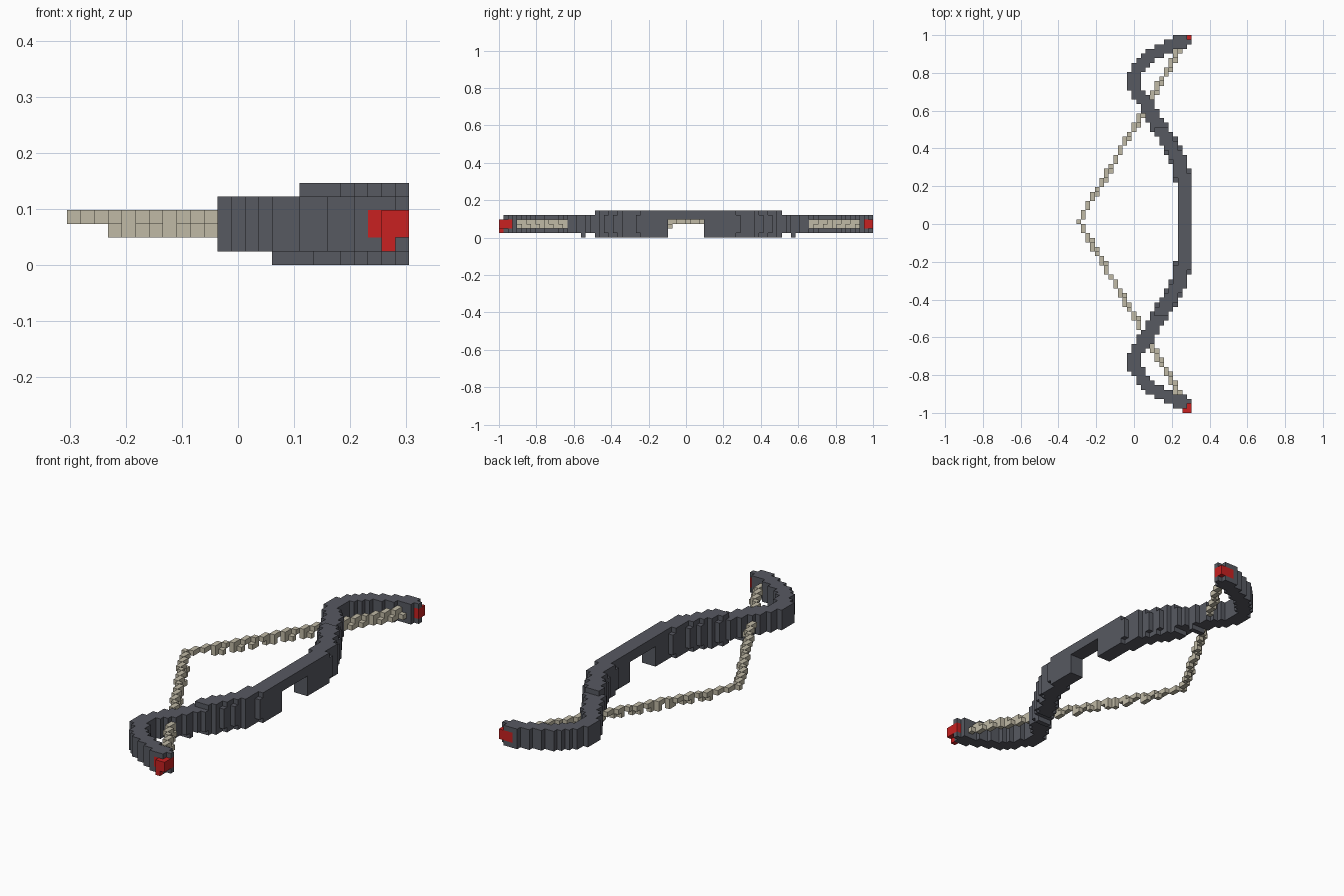
import bpy, bmesh
from mathutils import Vector

if "Cube" in bpy.data.objects:
    bpy.data.objects.remove(bpy.data.objects["Cube"])

NX, NY, NZ = 25, 82, 6
S = 2 / NY          # block size
MID = 0.013         # the bow is symmetric about this y


def material(name, rgb):
    m = bpy.data.materials.new(name)
    m.use_nodes = True
    m.diffuse_color = (*rgb, 1)
    bsdf = m.node_tree.nodes["Principled BSDF"]
    bsdf.inputs["Base Color"].default_value = (*rgb, 1)
    bsdf.inputs["Roughness"].default_value = 0.8
    return m


def centre(i, j):
    return Vector(((i - (NX - 1) / 2) * S, (j - (NY - 1) / 2) * S))


def distance(p, path):
    best = 9
    for a, b in zip(path, path[1:]):
        d = b - a
        t = max(0, min(1, (p - a).dot(d) / d.length_squared))
        best = min(best, (p - a - d * t).length)
    return best


# Half outline of the recurved limb, from grip to tip
limb_path = [Vector(p) for p in (
    (.268, -.05), (.268, .18), (.24, .32), (.175, .435), (.125, .515), (.06, .625),
    (.012, .69), (-.005, .735), (.01, .785), (.045, .835), (.1, .885),
    (.15, .912), (.21, .94), (.262, .953))]

cells = {}  # block -> part name

# Limbs and grip
for i in range(NX):
    for j in range(NY):
        p = centre(i, j)
        h = abs(p.y - MID)
        d = distance(Vector((p.x, h)), limb_path)
        grip = abs(p.y) < .1
        part = "grip" if grip else "left_limb" if p.y > 0 else "right_limb"
        for k in range(NZ):
            outer = k in (0, NZ - 1)
            if grip:
                keep = k >= 4 and d < .037
            elif h < .51:
                keep = d < (.037 if outer else .043)
            else:
                keep = not outer and d < (.038 if h < .66 else .034)
            # small studs under the limb
            if k == 0 and .54 < h < .57 and d < .025:
                keep = True
            if keep:
                cells[i, j, k] = part

# Red tips
for i in (22, 23, 24):
    for k in (2, 3):
        for j in (80, 81):
            cells[i, j, k] = "left_tip"
        for j in (0, 1, 2):
            if i > 22 or j > 0:
                cells[i, j, k] = "right_tip"
cells[23, 0, 1] = "right_tip"

# Drawn bowstring: a full upper strand, a broken lower strand
for j in range(2, NY - 2):
    y = centre(0, j).y
    x = -.293 + abs(y - MID) * .58
    col = x / S + (NX - 1) / 2
    cells.setdefault((round(col), j, 3), "string")
    if x > -.25 and (j % 3 or abs(y) > .6):
        cells.setdefault((round(col + .4), j, 2), "string")

mats = {
    "limb": material("slate grey", (.095, .1, .12)),
    "grip": None,
    "tip": material("bright red", (.58, .015, .015)),
    "string": material("pale cord", (.53, .49, .38)),
}
mats["grip"] = mats["limb"]


def build(part):
    """Outer faces of all blocks belonging to one part."""
    bm = bmesh.new()
    corners = {}

    def vert(c):
        if c not in corners:
            corners[c] = bm.verts.new(((c[0] - NX / 2) * S, (c[1] - NY / 2) * S, c[2] * S))
        return corners[c]

    for cell, owner in cells.items():
        if owner != part:
            continue
        for axis in range(3):
            u, v = (axis + 1) % 3, (axis + 2) % 3
            for side in (0, 1):
                near = list(cell)
                near[axis] += 2 * side - 1
                if tuple(near) in cells:
                    continue
                loop = []
                for a, b in ((0, 0), (1, 0), (1, 1), (0, 1)):
                    c = list(cell)
                    c[axis] += side
                    c[u] += a
                    c[v] += b
                    loop.append(vert(tuple(c)))
                bm.faces.new(loop if side else loop[::-1])
    mesh = bpy.data.meshes.new(part)
    bm.to_mesh(mesh)
    bm.free()
    mesh.materials.append(mats[part.split("_")[-1]])
    bpy.context.collection.objects.link(bpy.data.objects.new(part, mesh))


for part in sorted(set(cells.values())):
    build(part)
